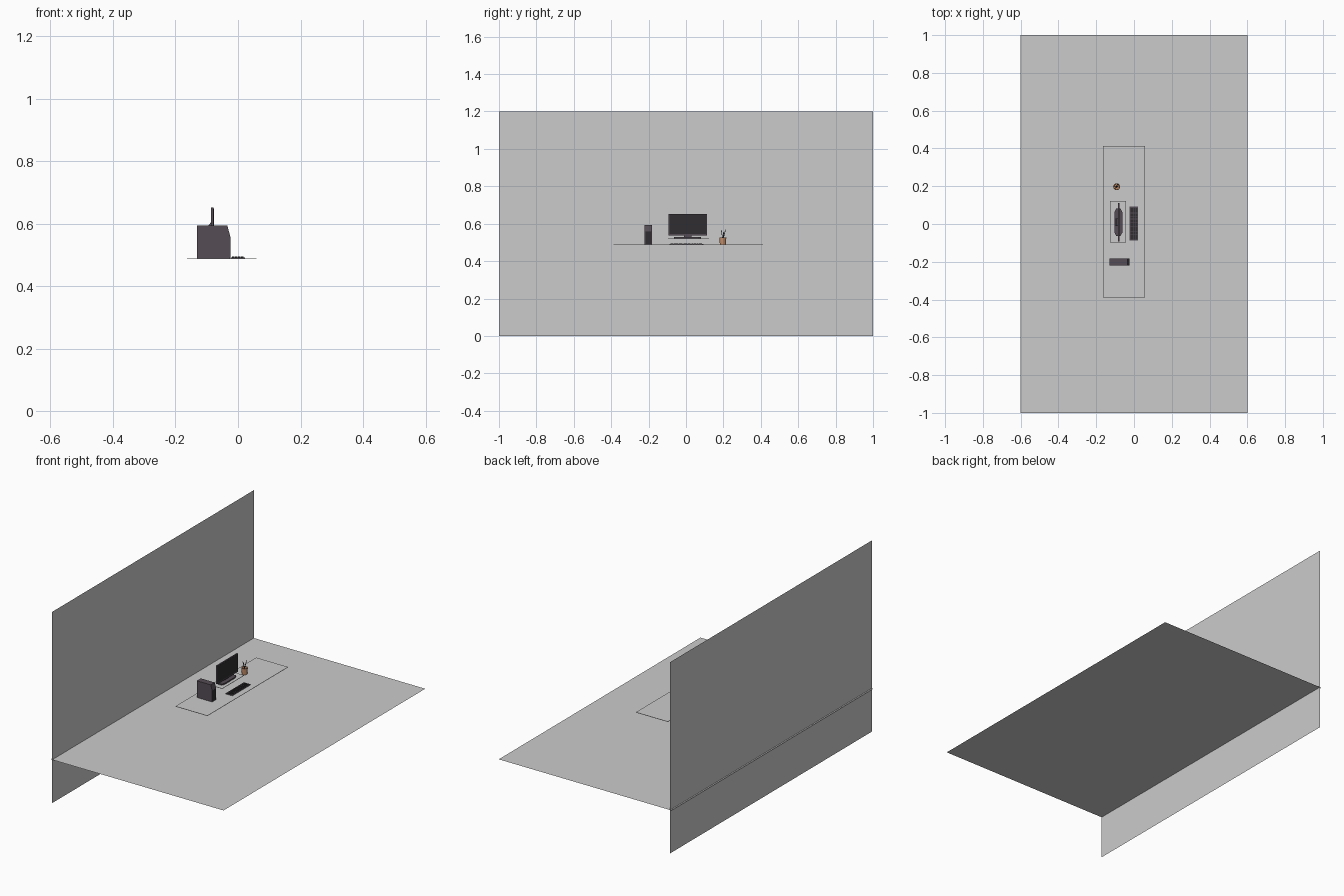
import bpy, bmesh, math
from mathutils import Vector

if "Cube" in bpy.data.objects:
    bpy.data.objects.remove(bpy.data.objects["Cube"])


def material(name, rgb):
    m = bpy.data.materials.new(name)
    m.diffuse_color = (*rgb, 1)
    m.use_nodes = True
    m.node_tree.nodes["Principled BSDF"].inputs["Base Color"].default_value = m.diffuse_color
    return m


CASE = material("dark_case", (0.09, 0.075, 0.09))
BLACK = material("near_black", (0.03, 0.027, 0.03))
CLAY = material("clay", (0.55, 0.27, 0.14))


def finish(name, bm, mat=None):
    bmesh.ops.recalc_face_normals(bm, faces=bm.faces)
    me = bpy.data.meshes.new(name)
    bm.to_mesh(me)
    bm.free()
    ob = bpy.data.objects.new(name, me)
    bpy.context.collection.objects.link(ob)
    if mat:
        me.materials.append(mat)
    return ob


def add_box(bm, x0, x1, y0, y1, z0, z1):
    vs = bmesh.ops.create_cube(bm, size=1)["verts"]
    for v in vs:
        v.co = Vector((x0 + (v.co.x + .5) * (x1 - x0),
                       y0 + (v.co.y + .5) * (y1 - y0),
                       z0 + (v.co.z + .5) * (z1 - z0)))


def box(name, *dims, mat=None):
    bm = bmesh.new()
    add_box(bm, *dims)
    return finish(name, bm, mat)


def sheet(name, corners):
    bm = bmesh.new()
    bm.faces.new([bm.verts.new(c) for c in corners])
    me = bpy.data.meshes.new(name)
    bm.to_mesh(me)
    bm.free()
    bpy.context.collection.objects.link(bpy.data.objects.new(name, me))


def prism(name, points, offset, mat):
    bm = bmesh.new()
    face = bm.faces.new([bm.verts.new(p) for p in points])
    ext = bmesh.ops.extrude_face_region(bm, geom=[face], use_keep_orig=True)
    verts = [g for g in ext["geom"] if isinstance(g, bmesh.types.BMVert)]
    bmesh.ops.translate(bm, verts=verts, vec=offset)
    return finish(name, bm, mat)


# Room: floor and back wall are single sheets
FLOOR, WALL = 0.272, -0.59
sheet("floor", [(-.6, -1, FLOOR), (.6, -1, FLOOR), (.6, 1, FLOOR), (-.6, 1, FLOOR)])
sheet("wall", [(WALL, -1, 0), (WALL, 1, 0), (WALL, 1, 1.2), (WALL, -1, 1.2)])

# Desk top and raised monitor shelf
DESK = 0.488
box("desk_top", -.163, .059, -.388, .413, DESK - .002, DESK)
box("monitor_shelf", -.127, -.042, -.097, .122, .518, .520)

# Computer tower with a sloped upper front
tower = [(-.131, DESK), (-.025, DESK), (-.025, .56), (-.034, .593), (-.131, .593)]
prism("computer_tower", [(x, -.221, z) for x, z in tower], (0, .039, 0), CASE)
box("tower_front_panel", -.0255, -.0245, -.217, -.186, DESK + .004, .558, mat=BLACK)

# Monitor
CY = 0.009
base = [(-.103, -.06), (-.071, -.06), (-.062, -.045), (-.062, .045), (-.071, .06),
        (-.094, .072), (-.071, .06)]
base = [(-.094, -.072), (-.071, -.072), (-.062, -.055), (-.062, .055),
        (-.071, .072), (-.094, .072), (-.103, .055), (-.103, -.055)]
prism("monitor_base", [(x, CY + y, .520) for x, y in base], (0, 0, .008), CASE)
neck = [(-.098, .528), (-.086, .528), (-.086, .605), (-.096, .592)]
prism("monitor_neck", [(x, CY - .02, z) for x, z in neck], (0, .04, 0), CASE)
box("monitor_housing", -.086, -.078, CY - .102, CY + .102, .537, .652, mat=CASE)
box("monitor_screen", -.078, -.0772, CY - .097, CY + .097, .544, .648, mat=BLACK)

# Keyboard with key clusters
box("keyboard_body", -.024, .022, -.088, .093, DESK, DESK + .004, mat=CASE)
bm = bmesh.new()
for y0, count in ((-.083, 12), (.030, 3), (.060, 3)):
    for row in range(4):
        for k in range(count):
            x, y = -.019 + row * .0095, y0 + k * .009
            add_box(bm, x, x + .008, y, y + .0078, DESK + .004, DESK + .006)
finish("keyboard_keys", bm, BLACK)

# Pencil cup: open tapered pot made by lathe
PX, PY, SIDES = -.092, .197, 12
profile = [(0, 0), (.016, 0), (.0185, .039), (.016, .039), (.014, .004), (0, .004)]
bm = bmesh.new()
verts = [bm.verts.new((PX + r, PY, DESK + z)) for r, z in profile]
edges = [bm.edges.new(p) for p in zip(verts, verts[1:])]
bmesh.ops.spin(bm, geom=verts + edges, cent=(PX, PY, 0), axis=(0, 0, 1),
               angle=math.tau, steps=SIDES)
bmesh.ops.remove_doubles(bm, verts=bm.verts, dist=1e-5)
finish("pencil_cup", bm, CLAY)

# Pencils leaning in the cup
for i, (bx, by, tx, ty, tz) in enumerate([(.004, .004, -.006, -.009, .078),
                                          (-.004, -.006, .004, .015, .081),
                                          (.006, 0, -.012, .004, .068)]):
    a = Vector((PX + bx, PY + by, DESK + .005))
    b = Vector((PX + tx, PY + ty, DESK + tz))
    bm = bmesh.new()
    bmesh.ops.create_cone(bm, segments=6, radius1=.0022, radius2=.0016,
                          depth=(b - a).length, cap_ends=True)
    ob = finish(f"pencil_{i + 1}", bm, BLACK)
    ob.location = (a + b) / 2
    ob.rotation_euler = (b - a).to_track_quat("Z", "Y").to_euler()
